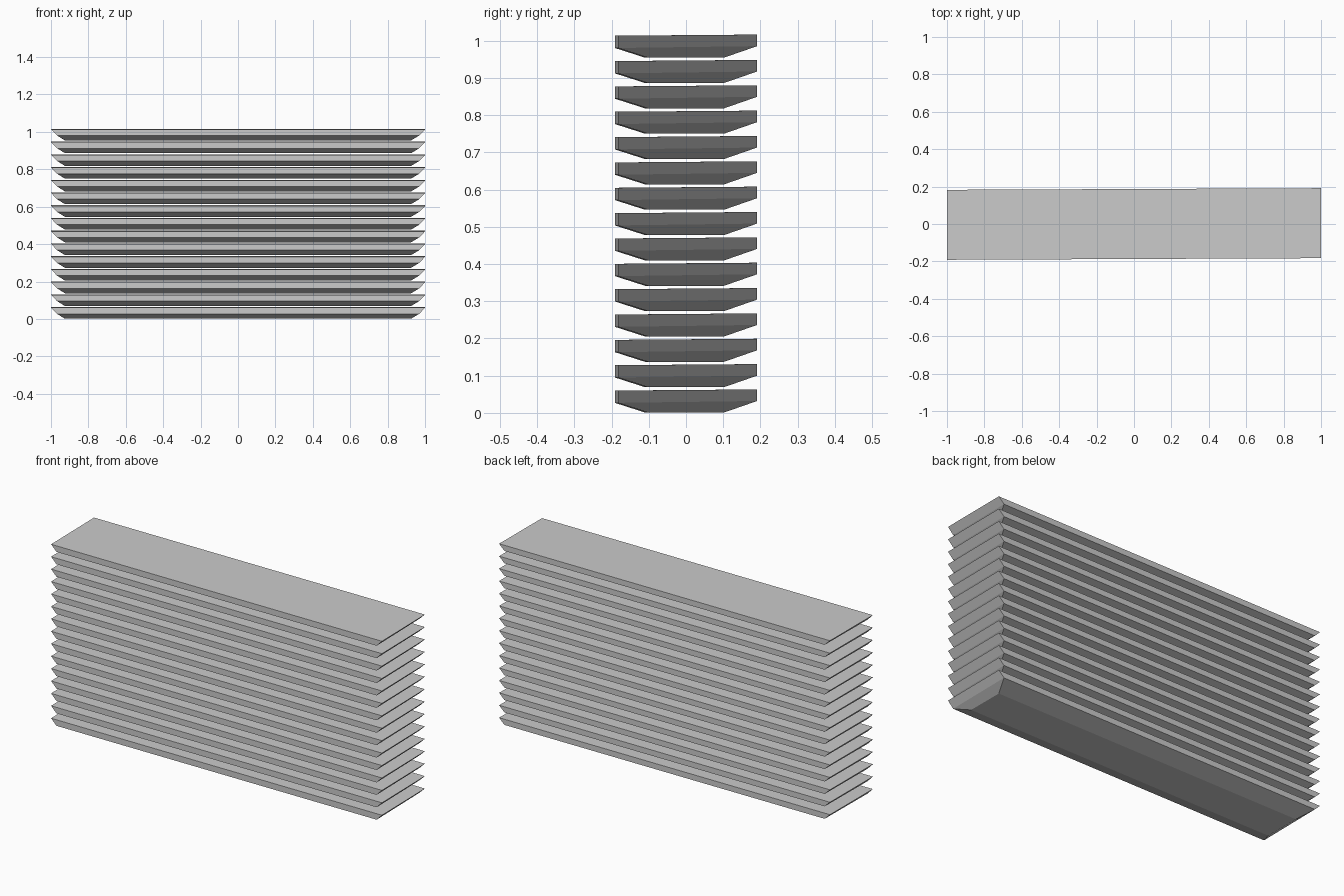
import bpy, bmesh, math
from mathutils import Matrix

if "Cube" in bpy.data.objects:
    bpy.data.objects.remove(bpy.data.objects["Cube"])

COUNT, PITCH = 15, 0.0681

# Slat cross-section rings: half length, front y, back y, front z, back z
RINGS = [
    (0.925, -0.106, 0.098, 0.000, 0.000),   # narrow underside
    (0.968, -0.187, 0.187, 0.026, 0.031),   # chamfer break
    (1.000, -0.187, 0.187, 0.059, 0.062),   # wide flat top
]

bm = bmesh.new()
loops = []
for hx, yf, yb, zf, zb in RINGS:
    corners = [(-hx, yf, zf), (hx, yf, zf), (hx, yb, zb), (-hx, yb, zb)]
    loops.append([bm.verts.new(c) for c in corners])

# Underside, flared walls and top
bm.faces.new(loops[0][::-1])
for low, high in zip(loops, loops[1:]):
    for i in range(4):
        j = (i + 1) % 4
        bm.faces.new((low[i], low[j], high[j], high[i]))
bm.faces.new(loops[-1])

# Slight skew of the boards seen from above
bmesh.ops.rotate(bm, verts=bm.verts, matrix=Matrix.Rotation(math.radians(0.25), 3, 'Z'))
bmesh.ops.recalc_face_normals(bm, faces=bm.faces)
mesh = bpy.data.meshes.new("slat")
bm.to_mesh(mesh)
bm.free()

# Evenly spaced stack of identical slats
for i in range(COUNT):
    slat = bpy.data.objects.new(f"slat_{i + 1:02d}", mesh)
    slat.location.z = 0.001 + i * PITCH
    bpy.context.collection.objects.link(slat)
